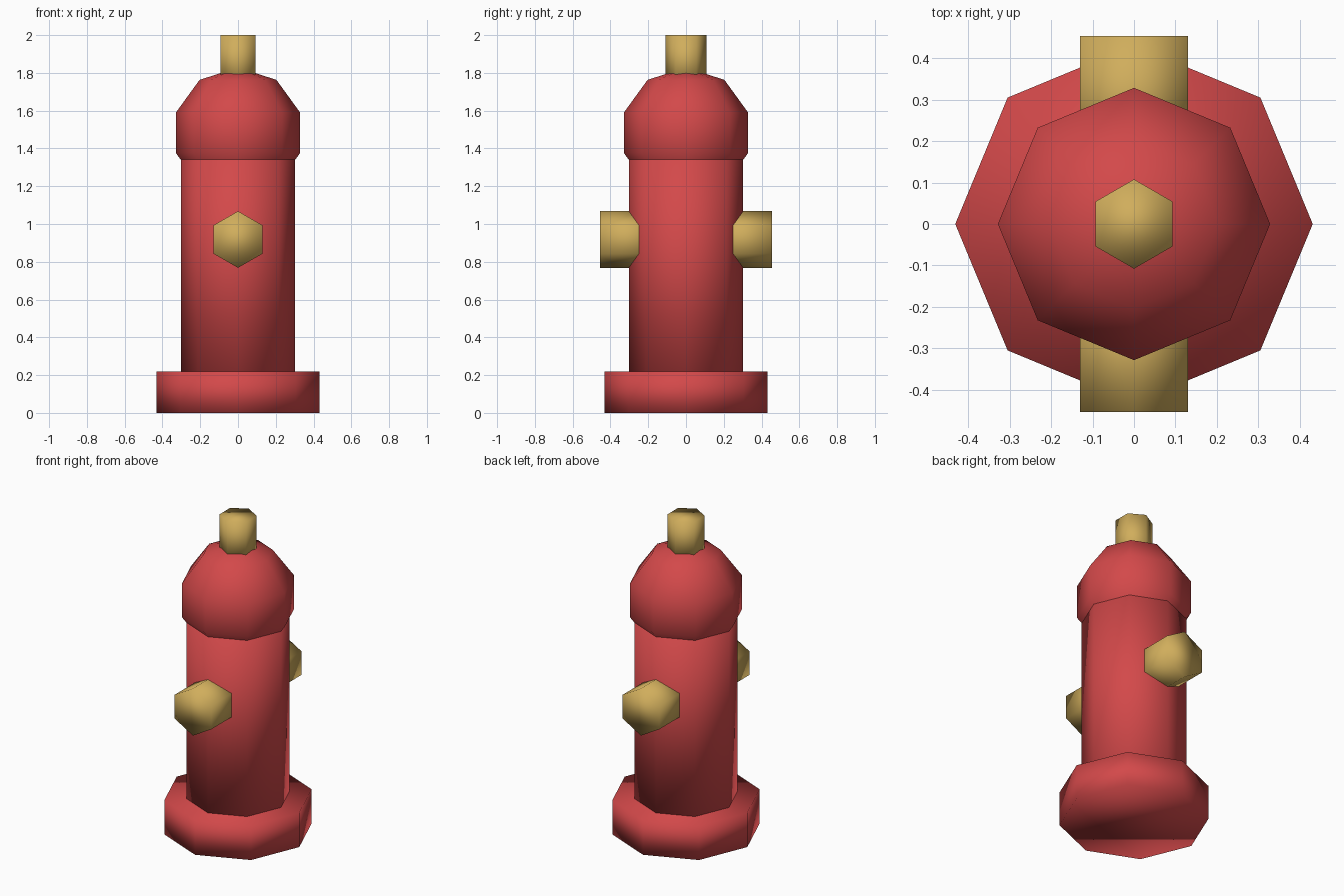
import bpy
from math import pi

if "Cube" in bpy.data.objects:
    bpy.data.objects.remove(bpy.data.objects["Cube"])


def material(name, rgb):
    m = bpy.data.materials.new(name)
    m.diffuse_color = (*rgb, 1.0)
    m.use_nodes = True
    m.node_tree.nodes["Principled BSDF"].inputs["Base Color"].default_value = m.diffuse_color
    return m


red = material("hydrant red", (0.65, 0.066, 0.068))
brass = material("brass yellow", (0.63, 0.42, 0.107))


def finish(name, mat):
    ob = bpy.context.object
    ob.name = name
    ob.data.materials.append(mat)
    bpy.ops.object.transform_apply(location=False, rotation=True, scale=True)
    bpy.ops.object.shade_smooth()  # soft shading across the low-poly faces
    return ob


def prism(name, mat, sides, radius, length, center, rotation=(0, 0, 0)):
    bpy.ops.mesh.primitive_cylinder_add(vertices=sides, radius=radius, depth=length,
                                        location=center, rotation=rotation)
    return finish(name, mat)


# Octagonal foot and barrel
prism("base", red, 8, 0.432, 0.218, (0, 0, 0.109))
prism("barrel", red, 8, 0.303, 1.30, (0, 0, 0.80))

# Faceted dome overlapping the top of the barrel
bpy.ops.mesh.primitive_uv_sphere_add(segments=8, ring_count=5, radius=0.346,
                                     location=(0, 0, 1.483))
finish("dome", red)

# Hexagonal nut on the dome
prism("top_nut", brass, 6, 0.108, 0.26, (0, 0, 1.87))

# Hexagonal outlets at front and back, corners pointing up
for name, side in (("front_outlet", -1), ("back_outlet", 1)):
    prism(name, brass, 6, 0.15, 0.30, (0, side * 0.304, 0.918), (-side * pi / 2, 0, 0))
